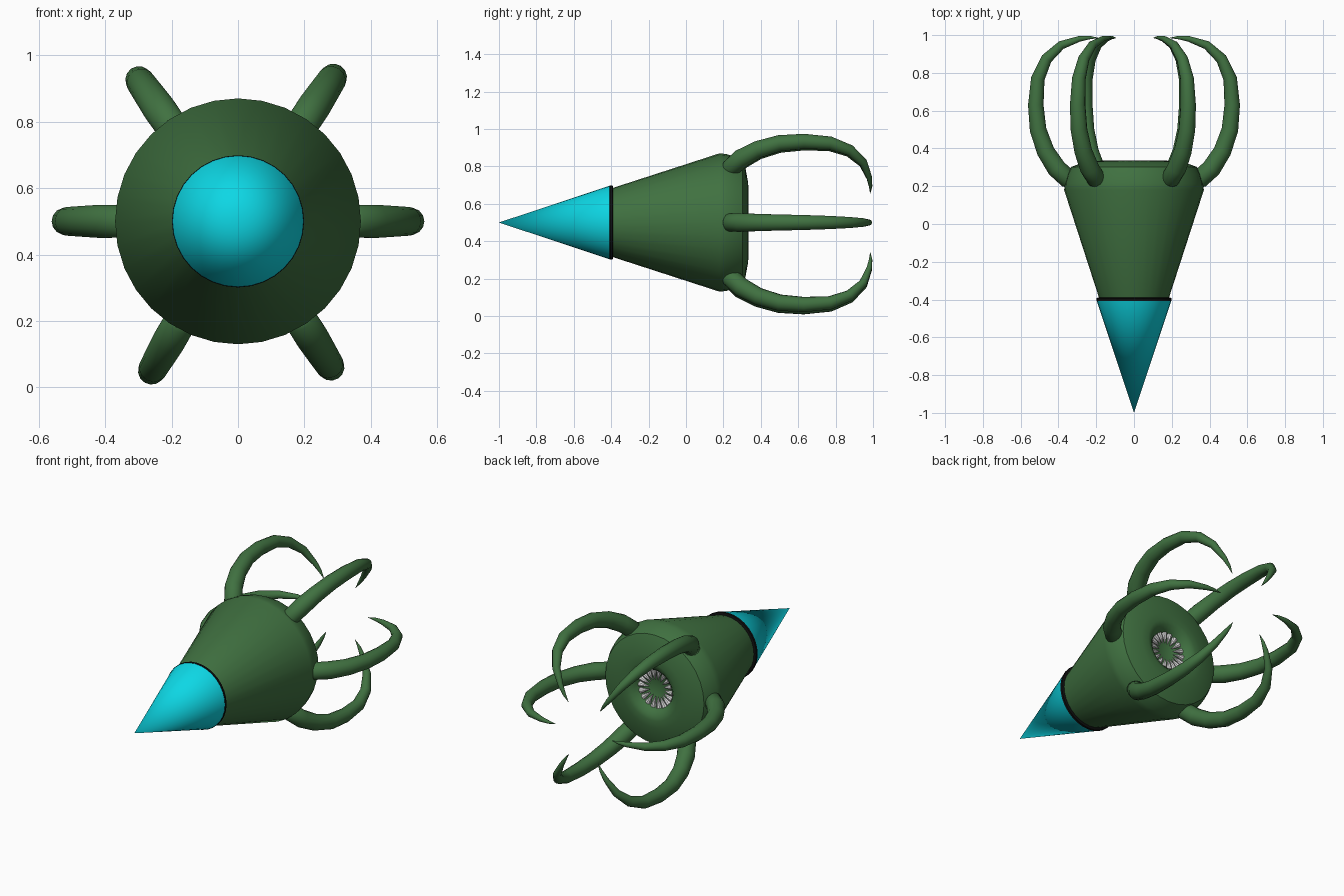
import bpy, bmesh, math
from mathutils import Vector

if "Cube" in bpy.data.objects:
    bpy.data.objects.remove(bpy.data.objects["Cube"])

CZ = 0.5  # height of the long axis


def material(name, rgb):
    m = bpy.data.materials.new(name)
    m.diffuse_color = (*rgb, 1)
    m.use_nodes = True
    m.node_tree.nodes["Principled BSDF"].inputs["Base Color"].default_value = m.diffuse_color
    return m


GREEN = material("dark green", (0.051, 0.165, 0.052))
CYAN = material("cyan", (0.004, 0.68, 0.78))
BLACK = material("black", (0.004, 0.004, 0.004))
IVORY = material("pale grey", (0.75, 0.75, 0.75))


def finish(bm, name, mat, angle=40):
    bmesh.ops.remove_doubles(bm, verts=bm.verts, dist=1e-5)
    bmesh.ops.recalc_face_normals(bm, faces=bm.faces)
    me = bpy.data.meshes.new(name)
    bm.to_mesh(me)
    bm.free()
    me.materials.append(mat)
    ob = bpy.data.objects.new(name, me)
    bpy.context.collection.objects.link(ob)
    bpy.ops.object.select_all(action='DESELECT')
    ob.select_set(True)
    bpy.context.view_layer.objects.active = ob
    bpy.ops.object.shade_smooth_by_angle(angle=math.radians(angle))
    return ob


def loft(bm, rings):
    for a, b in zip(rings, rings[1:]):
        n = len(a)
        for i in range(n):
            j = (i + 1) % n
            bm.faces.new((a[i], a[j], b[j], b[i]))


def lathe(name, profile, mat, n=32):
    """Revolve (radius, y) points about the long axis."""
    bm = bmesh.new()
    rings = [[bm.verts.new((r * math.cos(2 * math.pi * i / n), y,
                            CZ + r * math.sin(2 * math.pi * i / n)))
              for i in range(n)] for r, y in profile]
    loft(bm, rings)
    return finish(bm, name, mat)


def tube(bm, path, angle, n=14):
    """Tapered tube along (radius, y, thickness) points in one radial plane."""
    out = Vector((math.cos(angle), 0, math.sin(angle)))
    side = Vector((-math.sin(angle), 0, math.cos(angle)))
    pts = [out * r + Vector((0, y, CZ)) for r, y, t in path]
    rings = []
    for k, (r, y, t) in enumerate(path):
        d = (pts[min(k + 1, len(pts) - 1)] - pts[max(k - 1, 0)]).normalized()
        u = d.cross(side).normalized()
        rings.append([bm.verts.new(pts[k] + t * (u * math.cos(2 * math.pi * i / n)
                                                + side * math.sin(2 * math.pi * i / n)))
                      for i in range(n)])
    loft(bm, rings)
    bm.faces.new(rings[0])
    bm.faces.new(rings[-1])


# Nose cone and dark collar
lathe("nose_cone", [(0, -1), (0.198, -0.405), (0, -0.405)], CYAN)
lathe("collar", [(0, -0.41), (0.192, -0.41), (0.199, -0.407), (0.199, -0.394),
                 (0.192, -0.39), (0, -0.39)], BLACK)

# Body with hollow mouth at the back
lathe("body", [(0, -0.4), (0.182, -0.4), (0.37, 0.18), (0.366, 0.215), (0.352, 0.265),
               (0.333, 0.302), (0.29, 0.318), (0.22, 0.331), (0.175, 0.335),
               (0.148, 0.328), (0.122, 0.305), (0.105, 0.275), (0.06, 0.255),
               (0, 0.25)], GREEN)

# Six curling tentacles
arm = [(0.325, 0.215, 0.03), (0.345, 0.235, 0.05), (0.41, 0.295, 0.051),
       (0.468, 0.385, 0.047), (0.508, 0.5, 0.044), (0.52, 0.63, 0.041),
       (0.509, 0.77, 0.036), (0.463, 0.875, 0.03), (0.385, 0.947, 0.023),
       (0.29, 0.98, 0.015), (0.235, 0.987, 0.009), (0.19, 0.985, 0.001)]
for k, deg in enumerate((0, 56.5, 125, 180, 240, 302.5)):
    bm = bmesh.new()
    tube(bm, arm, math.radians(deg))
    finish(bm, f"tentacle_{k + 1}", GREEN, 60)

# Ring of teeth pointing into the mouth
bm = bmesh.new()
for k in range(18):
    tube(bm, [(0.112, 0.285, 0.017), (0.085, 0.287, 0.011), (0.05, 0.281, 0.001)],
         2 * math.pi * k / 18, 8)
finish(bm, "teeth", IVORY)
